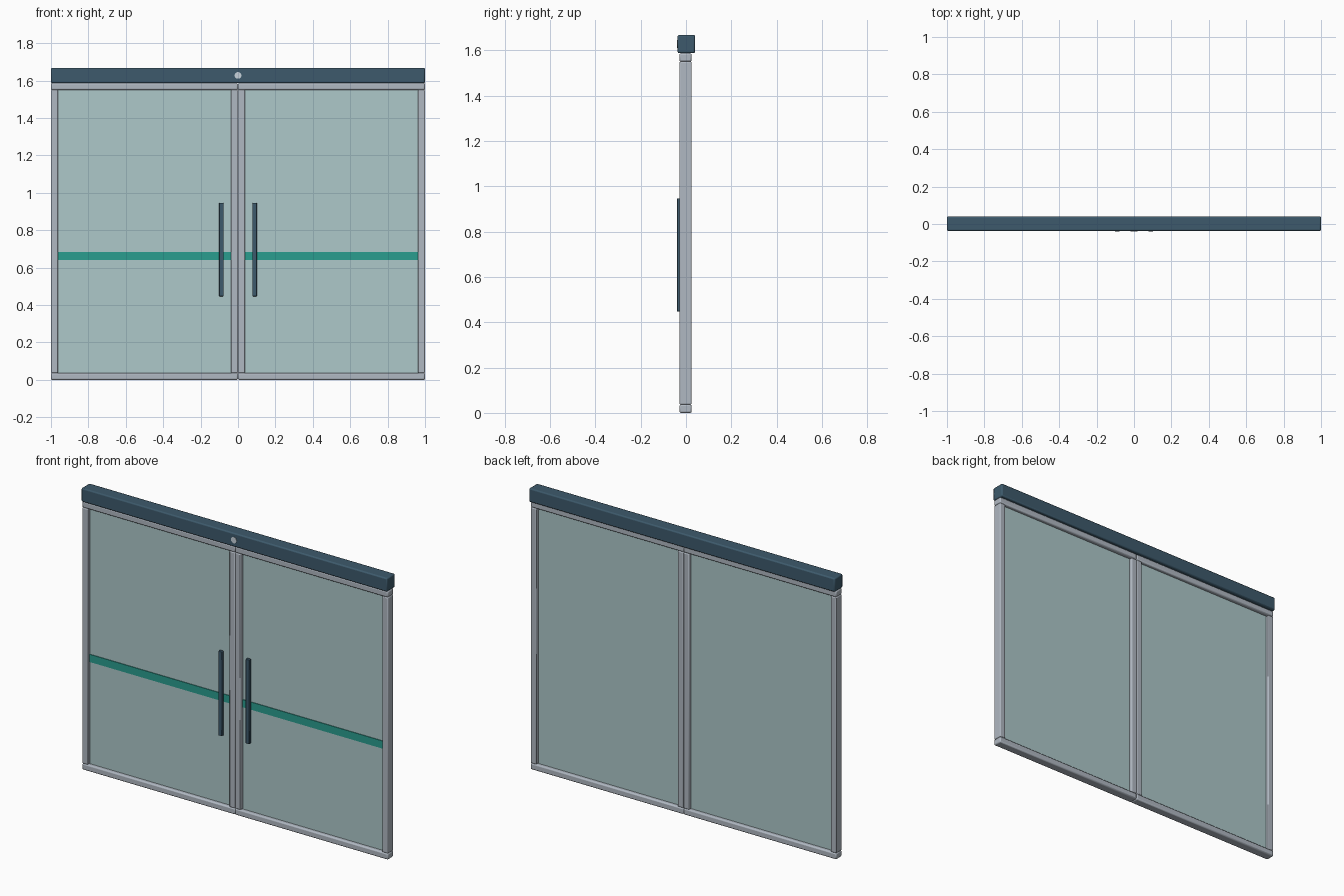
import bpy
from mathutils import Vector

cube = bpy.data.objects.get("Cube")
if cube:
    bpy.data.objects.remove(cube, do_unlink=True)


def linear(c):
    c /= 255
    return c / 12.92 if c <= 0.04045 else ((c + 0.055) / 1.055) ** 2.4


def material(name, *rgb):
    mat = bpy.data.materials.new(name)
    colour = (*[linear(c) for c in rgb], 1)
    mat.use_nodes = True
    mat.diffuse_color = colour
    mat.node_tree.nodes["Principled BSDF"].inputs["Base Color"].default_value = colour
    return mat


steel = material("brushed aluminium", 176, 184, 194)
navy = material("slate blue", 61, 90, 108)
glass = material("pale glass", 174, 200, 202)
teal = material("teal", 42, 157, 143)
white = material("sensor white", 200, 212, 220)


def box(name, low, high, mat, bevel=0.0):
    """Box between two corners, with optional softened edges."""
    low, high = Vector(low), Vector(high)
    bpy.ops.mesh.primitive_cube_add(size=1, location=(low + high) / 2)
    obj = bpy.context.object
    obj.name = name
    obj.scale = high - low
    bpy.ops.object.transform_apply(location=False, rotation=False, scale=True)
    obj.data.materials.append(mat)
    if bevel:
        mod = obj.modifiers.new("Soft edges", "BEVEL")
        mod.width = bevel
        mod.segments = 2
        bpy.ops.object.shade_smooth_by_angle()
    return obj


FRONT, BACK = -0.029, 0.025   # door leaf depth
RAIL = 0.037                  # frame member width
TOP = 1.587                   # top of the door leaves

# Two mirrored door leaves
for side, s in (("left", 1), ("right", -1)):
    def part(name, x0, x1, y0, y1, z0, z1, mat, bevel=0.0):
        xa, xb = sorted((s * x0, s * x1))
        box(f"{side}_{name}", (xa, y0, z0), (xb, y1, z1), mat, bevel)

    # Frame: rails span the full width, stiles stand between them
    part("bottom_rail", 0, 1, FRONT, BACK, 0, RAIL, steel, 0.007)
    part("top_rail", 0, 1, FRONT, BACK, TOP - RAIL, TOP, steel, 0.007)
    part("inner_stile", 0, RAIL, FRONT, BACK, RAIL, TOP - RAIL, steel, 0.005)
    part("outer_stile", 1 - RAIL, 1, FRONT, BACK, RAIL, TOP - RAIL, steel, 0.005)

    # Glass pane with a safety stripe on its front
    part("glass_pane", RAIL - 0.005, 1.005 - RAIL, -0.008, 0.004,
         RAIL - 0.005, TOP - RAIL + 0.005, glass)
    part("safety_stripe", RAIL - 0.002, 1.002 - RAIL, -0.012, -0.007, 0.64, 0.685, teal)

    # Pull handle
    part("pull_handle", 0.077, 0.101, -0.04, -0.022, 0.447, 0.947, navy, 0.003)

# Header housing above the doors
box("header", (-1, -0.037, TOP), (1, 0.04, 1.668), navy, 0.007)

# Round sensor on the header
bpy.ops.mesh.primitive_cylinder_add(vertices=24, radius=0.018, depth=0.01,
                                    location=(0, -0.035, 1.628),
                                    rotation=(1.5708, 0, 0))
sensor = bpy.context.object
sensor.name = "header_sensor"
sensor.data.materials.append(white)
bpy.ops.object.shade_smooth_by_angle()
